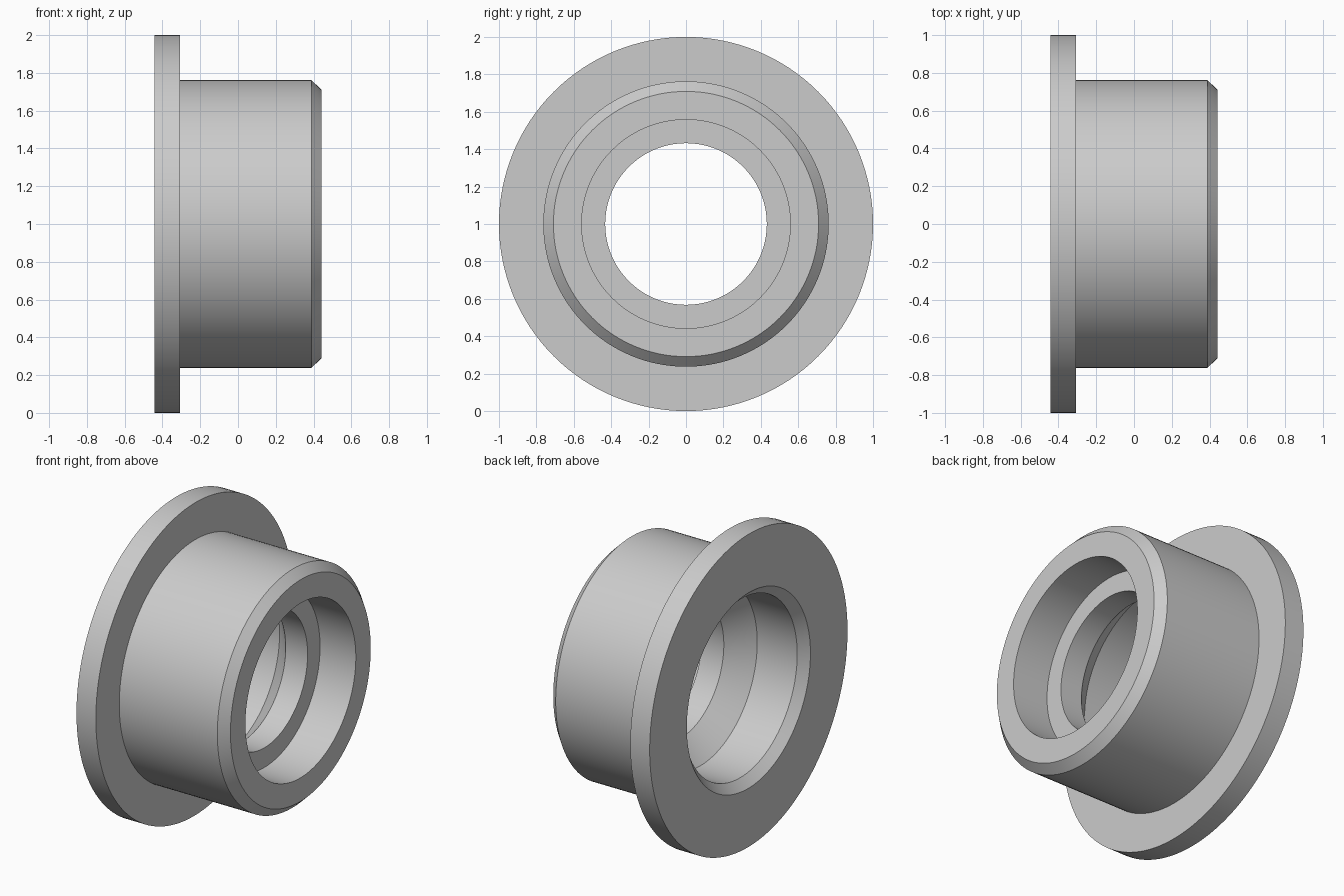
import bpy, bmesh, math
from mathutils import Vector

cube = bpy.data.objects.get("Cube")
if cube:
    bpy.data.objects.remove(cube, do_unlink=True)

SEGMENTS = 128

# Single plain grey metal
grey = bpy.data.materials.new("grey_metal")
grey.use_nodes = True
colour = (0.6, 0.6, 0.6, 1)
grey.diffuse_color = colour
grey.node_tree.nodes["Principled BSDF"].inputs["Base Color"].default_value = colour

# Half section as (position along axis, radius)
outside = [
    (-0.443, 1.0), (-0.306, 1.0),       # flange rim
    (-0.306, 0.763), (0.388, 0.763),    # barrel
    (0.443, 0.709),                     # end chamfer
]
bore = [
    (0.443, 0.558), (0.19, 0.558),      # counterbore
    (0.19, 0.432), (0.035, 0.432),      # narrow throat
    (-0.105, 0.57), (-0.388, 0.57),     # cone and rear bore
    (-0.443, 0.625),                    # mouth chamfer
]


def lathe(name, profile, material):
    """Spin a closed half section around the x axis."""
    bm = bmesh.new()
    verts = [bm.verts.new((x, 0, r)) for x, r in profile]
    edges = [bm.edges.new((a, b)) for a, b in zip(verts, verts[1:] + verts[:1])]
    bmesh.ops.spin(bm, geom=verts + edges, cent=(0, 0, 0), axis=(1, 0, 0),
                   angle=math.tau, steps=SEGMENTS, use_merge=True)
    bmesh.ops.remove_doubles(bm, verts=bm.verts[:], dist=0.0001)
    bmesh.ops.recalc_face_normals(bm, faces=bm.faces[:])
    bmesh.ops.translate(bm, verts=bm.verts[:], vec=Vector((0, 0, 1)))
    mesh = bpy.data.meshes.new(name)
    bm.to_mesh(mesh)
    bm.free()
    mesh.materials.append(material)
    obj = bpy.data.objects.new(name, mesh)
    bpy.context.collection.objects.link(obj)
    return obj


bushing = lathe("flanged_bushing", outside + bore, grey)
bpy.ops.object.select_all(action="DESELECT")
bushing.select_set(True)
bpy.context.view_layer.objects.active = bushing
bpy.ops.object.shade_smooth_by_angle(angle=math.radians(30))
